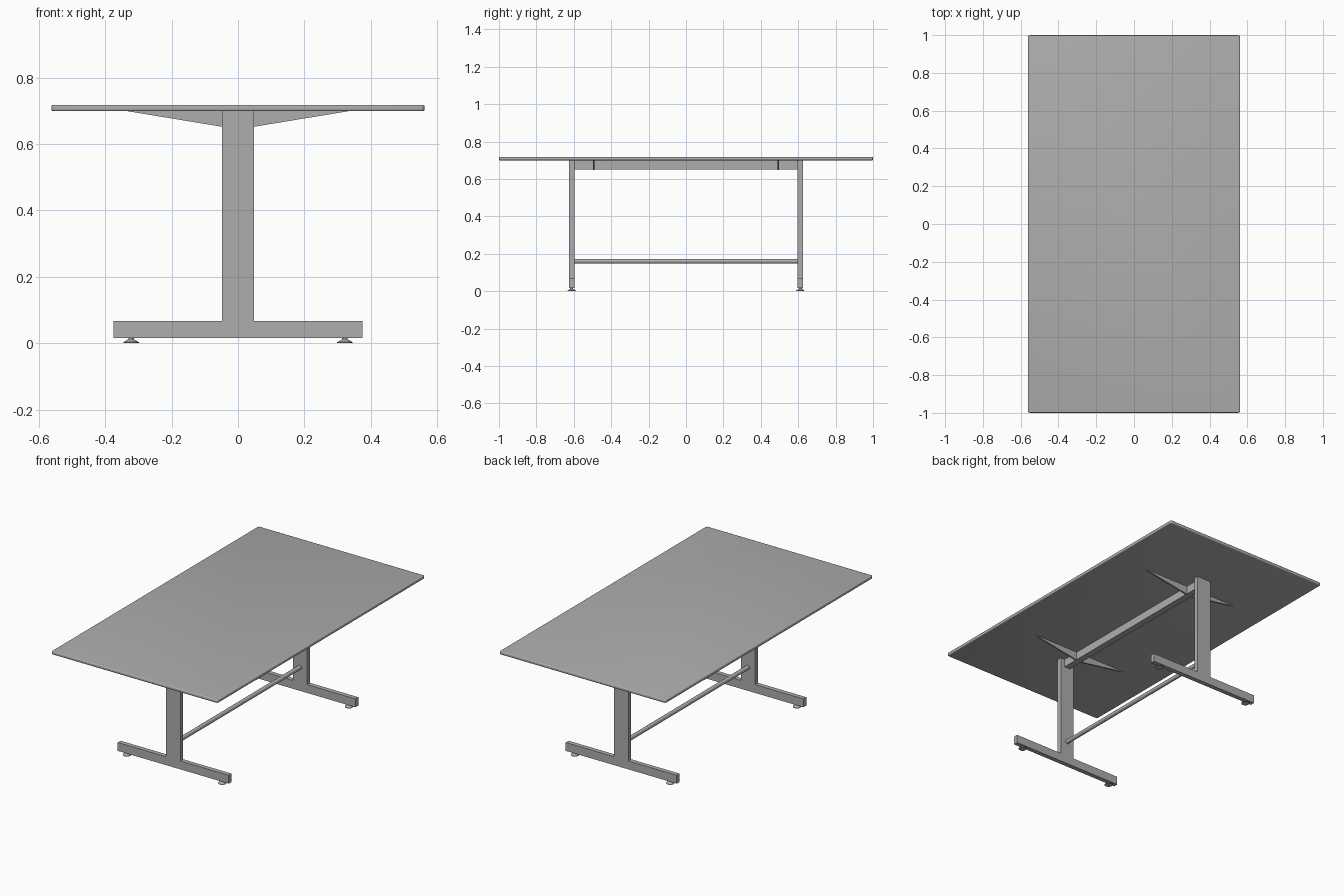
import bpy, bmesh, math
from mathutils import Matrix

cube = bpy.data.objects.get("Cube")
if cube:
    bpy.data.objects.remove(cube, do_unlink=True)

GREY = (0.42, 0.42, 0.42, 1)
grey = bpy.data.materials.new("plain grey")
grey.use_nodes = True
grey.diffuse_color = GREY
grey.node_tree.nodes["Principled BSDF"].inputs["Base Color"].default_value = GREY


def finish(name, bm, smooth=False):
    bmesh.ops.recalc_face_normals(bm, faces=bm.faces)
    mesh = bpy.data.meshes.new(name)
    bm.to_mesh(mesh)
    bm.free()
    mesh.materials.append(grey)
    obj = bpy.data.objects.new(name, mesh)
    bpy.context.collection.objects.link(obj)
    if smooth:
        bpy.ops.object.select_all(action='DESELECT')
        obj.select_set(True)
        bpy.context.view_layer.objects.active = obj
        bpy.ops.object.shade_smooth_by_angle(angle=math.radians(35))
    return obj


def box(size, centre):
    bm = bmesh.new()
    bmesh.ops.create_cube(bm, size=1)
    bmesh.ops.scale(bm, vec=size, verts=bm.verts)
    bmesh.ops.translate(bm, vec=centre, verts=bm.verts)
    return bm


def plate(name, outline, y, thickness):
    """Upright plate: an x-z outline extruded along y, centred on y."""
    bm = bmesh.new()
    face = bm.faces.new([bm.verts.new((x, y - thickness / 2, z)) for x, z in outline])
    new = bmesh.ops.extrude_face_region(bm, geom=[face])["geom"]
    bmesh.ops.translate(bm, vec=(0, thickness, 0),
                        verts=[v for v in new if isinstance(v, bmesh.types.BMVert)])
    return finish(name, bm)


def lathe(name, profile, x, y):
    """Turned part about a vertical axis from radius-height pairs."""
    bm = bmesh.new()
    verts = [bm.verts.new((r, 0, z)) for r, z in profile]
    edges = [bm.edges.new(pair) for pair in zip(verts, verts[1:])]
    bmesh.ops.spin(bm, geom=verts + edges, cent=(0, 0, 0), axis=(0, 0, 1),
                   angle=math.tau, steps=24)
    bmesh.ops.remove_doubles(bm, verts=bm.verts, dist=1e-5)
    bmesh.ops.translate(bm, vec=(x, y, 0), verts=bm.verts)
    return finish(name, bm, True)


# Table top with rounded corners and softened rims
bm = box((1.124, 2.0, 0.019), (0, 0, 0.7085))
corners = [e for e in bm.edges if abs(e.verts[0].co.z - e.verts[1].co.z) > 0.01]
bmesh.ops.bevel(bm, geom=corners, offset=0.012, segments=5, profile=0.5, affect='EDGES')
rims = [e for e in bm.edges if abs(e.verts[0].co.z - e.verts[1].co.z) < 0.001]
bmesh.ops.bevel(bm, geom=rims, offset=0.005, segments=3, profile=0.5, affect='EDGES')
finish("table_top", bm, True)

# Beam under the top and round stretcher between the posts
finish("top_beam", box((0.04, 1.2, 0.05), (0, 0, 0.675)))
bm = bmesh.new()
bmesh.ops.create_cone(bm, cap_ends=True, segments=24, radius1=0.013, radius2=0.013,
                      depth=1.2, matrix=Matrix.Translation((0, 0, 0.16))
                      @ Matrix.Rotation(math.pi / 2, 4, 'X'))
finish("stretcher_rod", bm, True)

# Legs, brackets and feet, repeated at both ends
half_leg = [(0.375, 0.016), (0.375, 0.067), (0.048, 0.067), (0.048, 0.7)]
leg = half_leg + [(-x, z) for x, z in reversed(half_leg)]
pad = [(0, 0), (0.023, 0), (0.023, 0.003), (0.008, 0.012), (0.008, 0.017), (0, 0.017)]
for end, side_y in (("front", -1), ("back", 1)):
    plate(end + "_leg", leg, side_y * 0.611, 0.028)
    for side, s in (("left", 1), ("right", -1)):
        plate(f"{end}_{side}_bracket",
              [(s * 0.018, 0.647), (s * 0.34, 0.7), (s * 0.018, 0.7)], side_y * 0.493, 0.01)
        lathe(f"{end}_{side}_foot_pad", pad, s * 0.322, side_y * 0.611)
